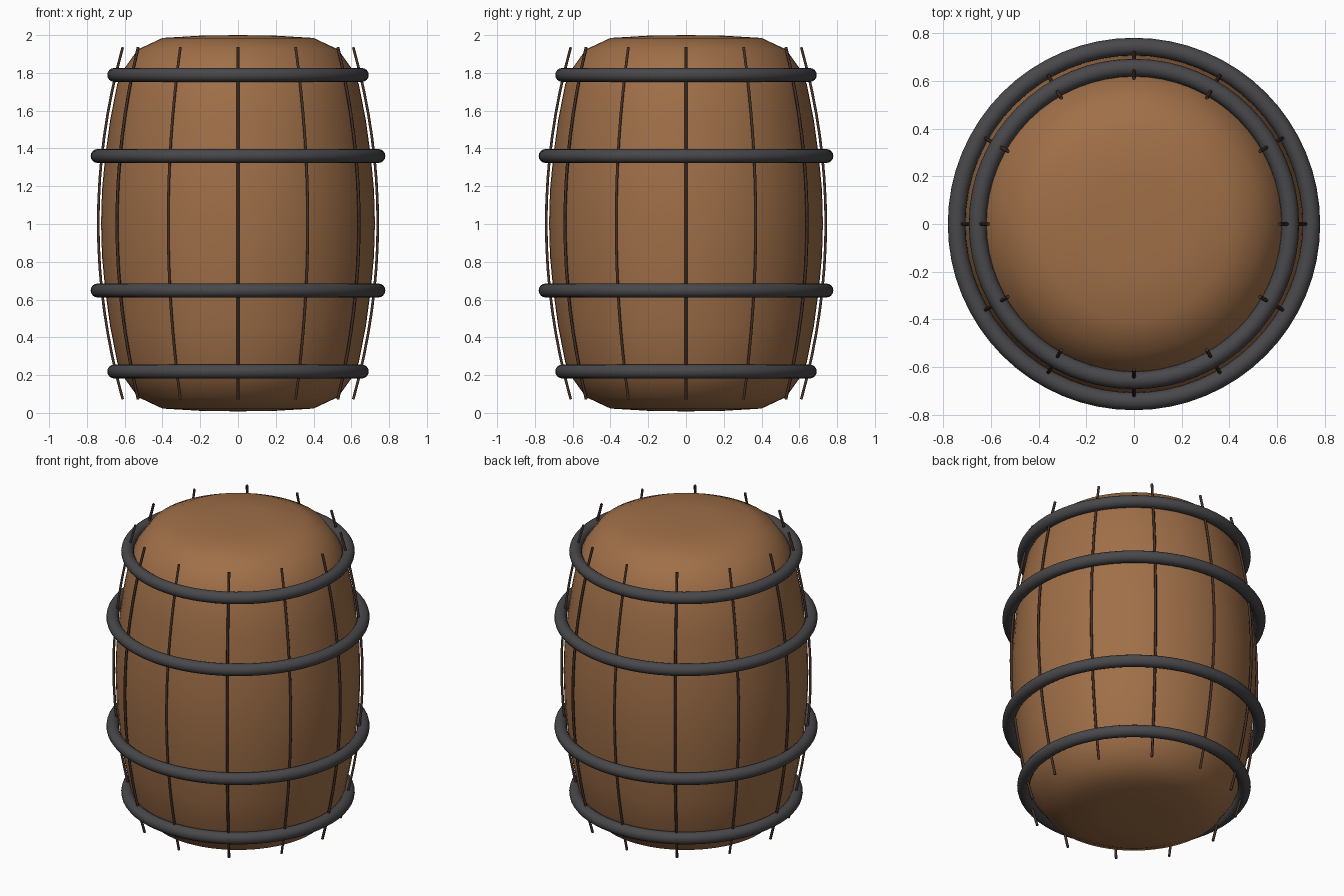
import bpy, bmesh, math
from mathutils import Matrix

if "Cube" in bpy.data.objects:
    bpy.data.objects.remove(bpy.data.objects["Cube"])

MID = 1.004


def material(name, rgb):
    m = bpy.data.materials.new(name)
    m.diffuse_color = (*rgb, 1)
    m.use_nodes = True
    m.node_tree.nodes["Principled BSDF"].inputs["Base Color"].default_value = m.diffuse_color
    return m


wood = material("wood", (0.35, 0.16, 0.065))
iron = material("iron", (0.065, 0.065, 0.07))
dark = material("dark_wood", (0.06, 0.03, 0.02))


def lathe(name, profile, steps, mat):
    bm = bmesh.new()
    vs = [bm.verts.new((r, 0, z)) for r, z in profile]
    es = [bm.edges.new(p) for p in zip(vs, vs[1:])]
    bmesh.ops.spin(bm, geom=vs + es, cent=(0, 0, 0), axis=(0, 0, 1),
                   angle=math.tau, steps=steps)
    bmesh.ops.remove_doubles(bm, verts=bm.verts, dist=1e-4)
    bmesh.ops.dissolve_degenerate(bm, edges=bm.edges, dist=1e-5)
    bmesh.ops.recalc_face_normals(bm, faces=bm.faces)
    for f in bm.faces:
        f.smooth = True
    me = bpy.data.meshes.new(name)
    bm.to_mesh(me)
    bm.free()
    me.materials.append(mat)
    ob = bpy.data.objects.new(name, me)
    bpy.context.collection.objects.link(ob)
    return ob


# Bulging body with rounded ends: upper half profile, mirrored downward
half = [(0, 0.996), (0.2, 0.993), (0.40, 0.981), (0.53, 0.92), (0.605, 0.815),
        (0.64, 0.735), (0.677, 0.545), (0.703, 0.355), (0.72, 0.175)]
profile = [(r, MID + h) for r, h in half] + [(0.725, MID)]
profile += [(r, MID - h) for r, h in reversed(half)]
lathe("barrel_body", profile, 64, wood)

# Iron hoops, two pairs mirrored about the middle
for label, radius, off in (("end", 0.655, 0.785), ("middle", 0.743, 0.356)):
    for side, s in (("upper", 1), ("lower", -1)):
        bpy.ops.mesh.primitive_torus_add(
            major_radius=radius, minor_radius=0.037, major_segments=64,
            minor_segments=16, location=(0, 0, MID + s * off))
        hoop = bpy.context.object
        hoop.name = f"{side}_{label}_hoop"
        hoop.data.materials.append(iron)
        bpy.ops.object.shade_smooth()

# Twelve thin curved stave seams
for k in range(12):
    cu = bpy.data.curves.new("stave_seam", "CURVE")
    cu.dimensions = "3D"
    cu.bevel_depth = 0.008
    cu.bevel_resolution = 1
    cu.use_fill_caps = True
    cu.materials.append(dark)
    sp = cu.splines.new("POLY")
    sp.points.add(16)
    for i, p in enumerate(sp.points):
        t = i / 8 - 1
        p.co = (0.740 - 0.13 * t * t, 0, MID + 0.932 * t, 1)
    ob = bpy.data.objects.new(f"stave_seam_{k + 1}", cu)
    ob.matrix_world = Matrix.Rotation(k * math.tau / 12, 4, "Z")
    bpy.context.collection.objects.link(ob)
